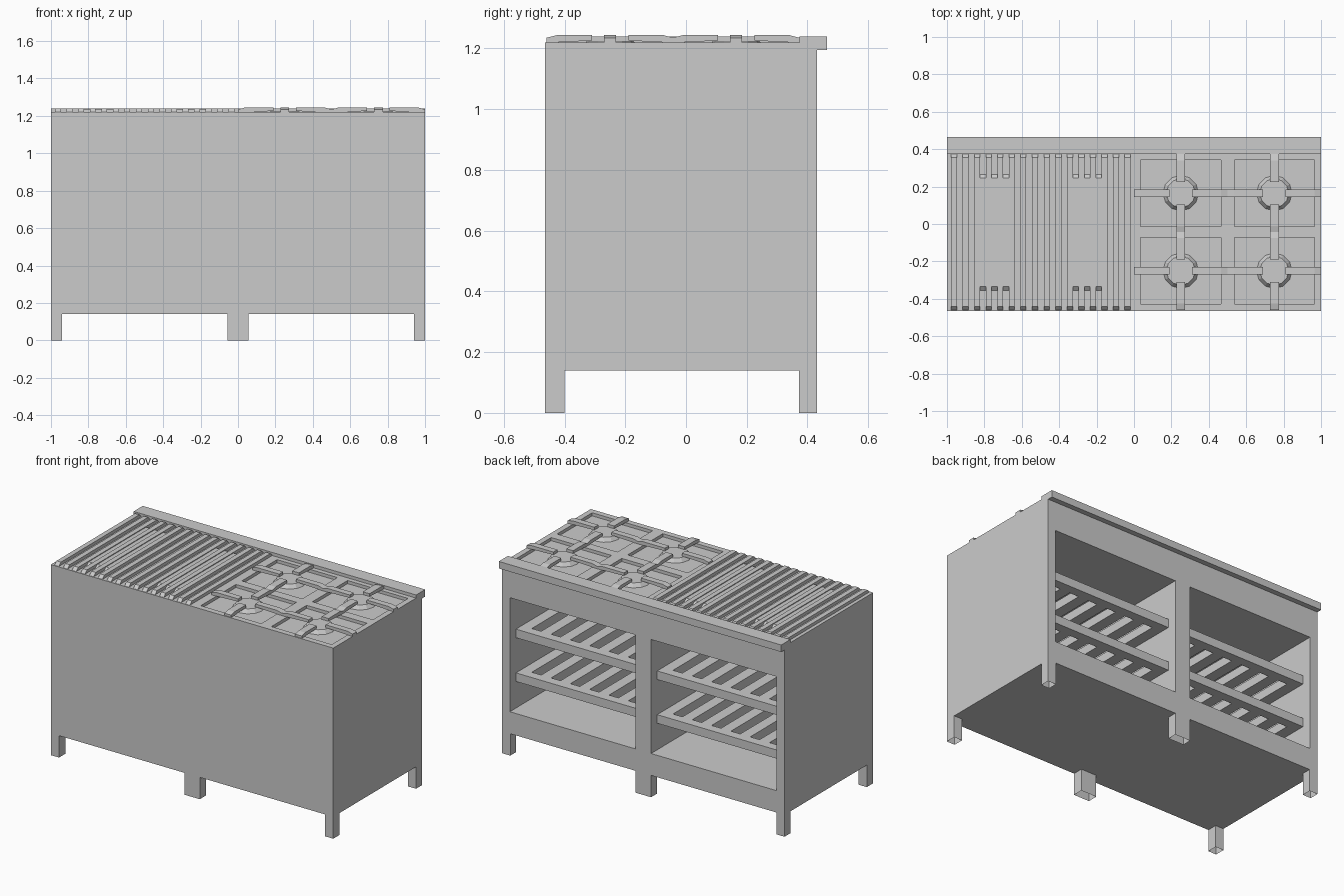
import bpy, bmesh
from math import pi

if "Cube" in bpy.data.objects:
    bpy.data.objects.remove(bpy.data.objects["Cube"])

FRONT, BACK, TOP = -0.465, 0.432, 1.22


def finish(name, bm):
    bmesh.ops.recalc_face_normals(bm, faces=bm.faces)
    me = bpy.data.meshes.new(name)
    bm.to_mesh(me)
    bm.free()
    ob = bpy.data.objects.new(name, me)
    bpy.context.collection.objects.link(ob)
    return ob


def add_box(bm, x0, x1, y0, y1, z0, z1):
    vs = bmesh.ops.create_cube(bm, size=1)['verts']
    for v in vs:
        v.co.x = x1 if v.co.x > 0 else x0
        v.co.y = y1 if v.co.y > 0 else y0
        v.co.z = z1 if v.co.z > 0 else z0
    return vs


def add_prism(bm, profile, place, half_width):
    """Extrude a (length, height) profile sideways; place maps to the world."""
    a = [bm.verts.new(place(u, -half_width, z)) for u, z in profile]
    b = [bm.verts.new(place(u, half_width, z)) for u, z in profile]
    bm.faces.new(a)
    bm.faces.new(b[::-1])
    for i in range(len(a)):
        j = (i + 1) % len(a)
        bm.faces.new((a[i], b[i], b[j], a[j]))


# Cabinet: solid block with two compartments open at the back
bm = bmesh.new()
add_box(bm, -1, 1, FRONT, BACK, 0.14, TOP)
cabinet = finish("cabinet", bm)

BURNERS = [(x, y) for x in (0.25, 0.75) for y in (-0.25, 0.165)]
bm = bmesh.new()
for x0, x1 in ((-0.945, -0.055), (0.055, 0.945)):
    add_box(bm, x0, x1, -0.40, 0.6, 0.28, 1.01)
# Shallow burner wells in the top
for x, y in BURNERS:
    add_box(bm, x - 0.214, x + 0.214, y - 0.178, y + 0.178, TOP - 0.02, TOP + 0.1)
cutter = finish("cutter", bm)
cutter.hide_render = True
mod = cabinet.modifiers.new("openings", 'BOOLEAN')
mod.operation = 'DIFFERENCE'
mod.solver = 'EXACT'
mod.object = cutter
bpy.context.view_layer.objects.active = cabinet
bpy.ops.object.modifier_apply(modifier=mod.name)
bpy.data.objects.remove(cutter)

# Legs, hollow underneath
bm = bmesh.new()
for y0, y1 in ((FRONT, -0.40), (0.372, BACK)):
    for x0, x1 in ((-1, -0.942), (-0.055, 0.055), (0.942, 1)):
        add_box(bm, x0, x1, y0, y1, 0, 0.14)
bm.faces.ensure_lookup_table()
caps = [f for f in bm.faces if len({round(v.co.z, 3) for v in f.verts}) == 1]
bmesh.ops.delete(bm, geom=caps, context='FACES_ONLY')
finish("legs", bm)

# Rear ledge along the top
bm = bmesh.new()
add_box(bm, -1, 1, 0.373, 0.465, 1.195, 1.24)
finish("rear_ledge", bm)

# Slatted shelves, two in each compartment
for side, x0, x1 in (("left", -0.945, -0.055), ("right", 0.055, 0.945)):
    for level, z in (("lower", 0.45), ("upper", 0.73)):
        bm = bmesh.new()
        add_box(bm, x0, x1, 0.31, 0.37, z, z + 0.055)
        add_box(bm, x0, x1, -0.40, -0.34, z, z + 0.055)
        step = (x1 - x0 - 0.07) / 6
        for i in range(7):
            xs = x0 + i * step
            add_box(bm, xs, xs + 0.07, -0.34, 0.31, z, z + 0.055)
        finish(f"{side}_{level}_shelf", bm)


# Grill grates: long bars with sloped tips, short fillers in the middle gaps
def add_bar(bm, x, y0, y1, z1):
    profile = [(y0, TOP), (y1, TOP), (y1 - 0.02, z1), (y0 + 0.02, z1)]
    add_prism(bm, profile, lambda u, w, z: (x + w, u, z), 0.0155)


for name, start in (("left_grill_grate", -0.962), ("right_grill_grate", -0.466)):
    bm = bmesh.new()
    for i in range(8):
        add_bar(bm, start + i * 0.0617, FRONT + 0.005, 0.375, 1.24)
    for i in (2, 3, 4):
        add_bar(bm, start + (i + 0.5) * 0.0617, -0.355, 0.265, 1.235)
    finish(name, bm)

# Burners: low twelve-sided frustums in the wells
for n, (x, y) in enumerate(BURNERS, 1):
    bm = bmesh.new()
    vs = bmesh.ops.create_cone(bm, cap_ends=True, segments=12, radius1=0.095,
                               radius2=0.077, depth=0.024)['verts']
    bmesh.ops.translate(bm, verts=vs, vec=(x, y, TOP - 0.008))
    finish(f"burner_{n}", bm)

# Pan supports: four arms reaching in towards each burner
for n, (x, y) in enumerate(BURNERS, 1):
    bm = bmesh.new()
    for axis, inner, outer in (("x", 0.06, 0.25), ("y", 0.06, 0.21)):
        profile = [(outer, TOP), (outer, 1.235), (outer - 0.035, 1.244),
                   (inner, 1.244), (inner, 1.226), (outer - 0.03, TOP)]
        for s in (-1, 1):
            if axis == "x":
                place = lambda u, w, z: (x + s * u, y + w, z)
            else:
                place = lambda u, w, z: (x + w, y + s * u, z)
            add_prism(bm, profile, place, 0.02 if axis == "x" else 0.024)
    finish(f"pan_support_{n}", bm)
